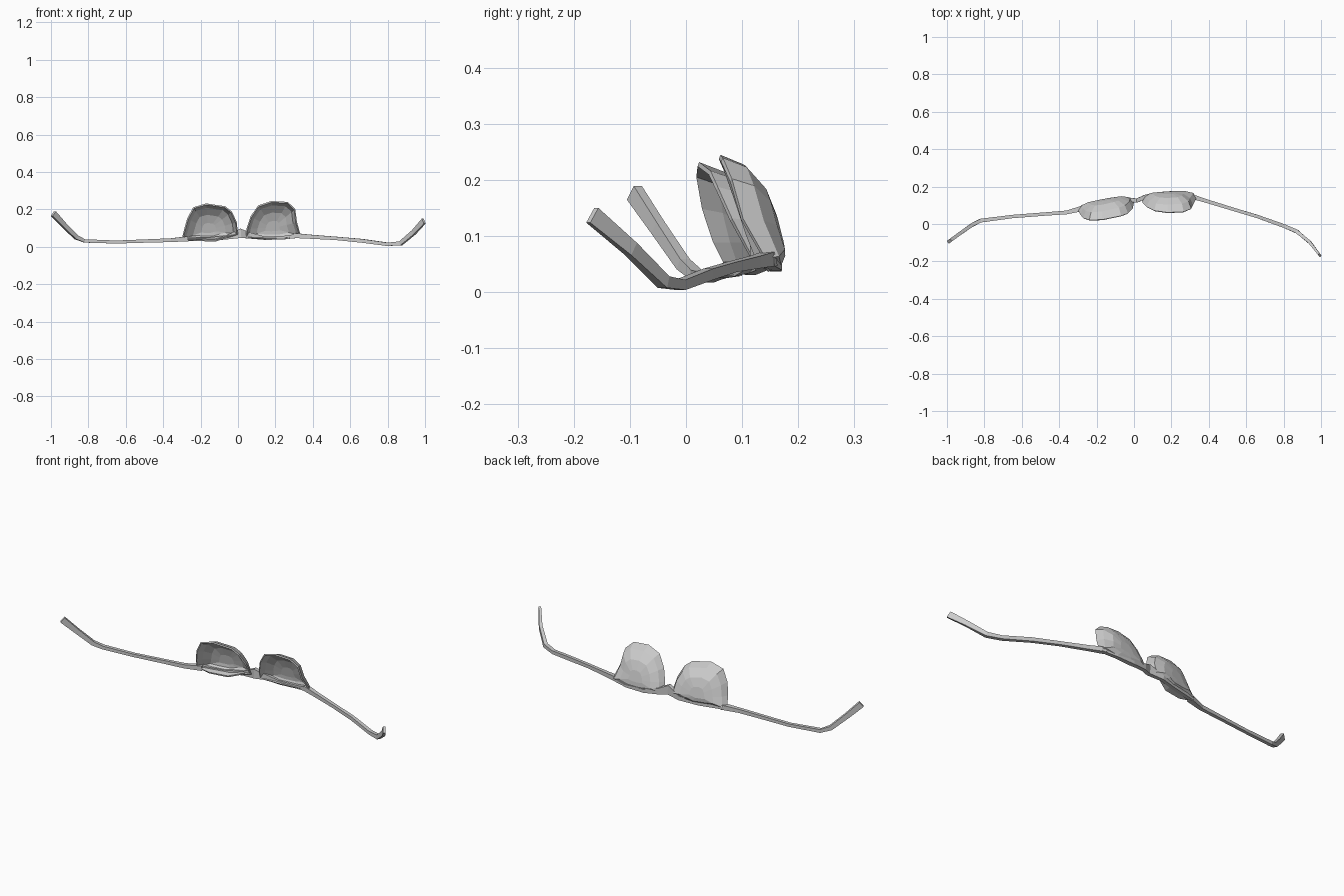
import bpy, bmesh
from mathutils import Vector


def finish(name, bm):
    bmesh.ops.recalc_face_normals(bm, faces=bm.faces)
    mesh = bpy.data.meshes.new(name)
    bm.to_mesh(mesh)
    bm.free()
    obj = bpy.data.objects.new(name, mesh)
    bpy.context.collection.objects.link(obj)
    return obj


def ribbon(name, path):
    """Flat four-sided strip; each path entry is x, y, z, width, thickness."""
    bm = bmesh.new()
    pts = [Vector(p[:3]) for p in path]
    rings = []
    for i, p in enumerate(pts):
        t = (pts[min(i + 1, len(pts) - 1)] - pts[max(i - 1, 0)]).normalized()
        n = t.cross(Vector((0, 0, 1))).normalized()
        up = n.cross(t)
        w, d = path[i][3] / 2, path[i][4] / 2
        rings.append([bm.verts.new(p + up * w * a + n * d * b)
                      for a, b in ((1, 1), (1, -1), (-1, -1), (-1, 1))])
    for r, s in zip(rings, rings[1:]):
        for k in range(4):
            bm.faces.new((r[k], r[(k + 1) % 4], s[(k + 1) % 4], s[k]))
    bm.faces.new(rings[0])
    bm.faces.new(rings[-1])
    return finish(name, bm)


def cup(name, rim, apex, slope_x, slope_z):
    """Hollow faceted dish bulging to +y onto a back plane tilted by the slopes."""
    bm = bmesh.new()
    apex = Vector(apex)
    rings = []
    for t, bulge in ((1, 0), (0.88, 0.55), (0.6, 0.9), (0.28, 1)):
        ring = []
        for p in rim:
            v = apex.lerp(Vector(p), t)
            back = apex.y + slope_x * (v.x - apex.x) + slope_z * (v.z - apex.z)
            v.y = p[1] + (back - p[1]) * bulge
            ring.append(bm.verts.new(v))
        rings.append(ring)
    n = len(rim)
    for r, s in zip(rings, rings[1:]):
        for k in range(n):
            bm.faces.new((r[k], r[(k + 1) % n], s[(k + 1) % n], s[k]))
    tip = bm.verts.new(apex)
    for k in range(n):
        bm.faces.new((rings[-1][k], rings[-1][(k + 1) % n], tip))
    obj = finish(name, bm)
    shell = obj.modifiers.new("shell", 'SOLIDIFY')
    shell.thickness = 0.008
    shell.offset = 0
    return obj


# Side straps, turned up and inward at their ends
ribbon("left_strap", [
    (-0.987, -0.092, 0.177, 0.032, 0.018), (-0.93, -0.05, 0.115, 0.026, 0.018),
    (-0.865, -0.005, 0.05, 0.022, 0.020), (-0.82, 0.018, 0.031, 0.018, 0.020),
    (-0.65, 0.040, 0.025, 0.016, 0.018), (-0.48, 0.053, 0.031, 0.018, 0.018),
    (-0.36, 0.062, 0.035, 0.020, 0.020), (-0.27, 0.085, 0.042, 0.026, 0.03)])
ribbon("right_strap", [
    (0.30, 0.15, 0.060, 0.026, 0.026), (0.38, 0.125, 0.054, 0.022, 0.020),
    (0.52, 0.082, 0.045, 0.018, 0.018), (0.66, 0.040, 0.032, 0.020, 0.018),
    (0.80, -0.010, 0.013, 0.018, 0.020), (0.87, -0.04, 0.018, 0.022, 0.020),
    (0.94, -0.098, 0.077, 0.026, 0.016), (0.993, -0.167, 0.137, 0.032, 0.012)])

# Band along the cup bottoms and the bridge between them
ribbon("under_band", [
    (-0.28, 0.088, 0.042, 0.020, 0.02), (-0.16, 0.115, 0.040, 0.018, 0.02),
    (-0.06, 0.135, 0.050, 0.022, 0.02), (0.015, 0.125, 0.072, 0.050, 0.022),
    (0.06, 0.145, 0.060, 0.032, 0.022), (0.14, 0.160, 0.046, 0.018, 0.02),
    (0.24, 0.161, 0.048, 0.018, 0.02), (0.32, 0.148, 0.058, 0.022, 0.020)])

# Two hollow cups, open towards the front
cup("left_cup", [
    (-0.298, 0.075, 0.04), (-0.285, 0.05, 0.09), (-0.268, 0.03, 0.15),
    (-0.237, 0.02, 0.208), (-0.17, 0.022, 0.228), (-0.07, 0.042, 0.213),
    (-0.035, 0.055, 0.185), (-0.01, 0.08, 0.13), (-0.003, 0.115, 0.065),
    (-0.06, 0.115, 0.05), (-0.12, 0.085, 0.032), (-0.22, 0.065, 0.034)],
    (-0.16, 0.127, 0.09), 0.19, -0.20)
cup("right_cup", [
    (0.042, 0.13, 0.05), (0.05, 0.11, 0.10), (0.07, 0.09, 0.16),
    (0.11, 0.07, 0.218), (0.18, 0.060, 0.241), (0.265, 0.064, 0.236),
    (0.303, 0.080, 0.20), (0.312, 0.10, 0.13), (0.332, 0.14, 0.06),
    (0.25, 0.150, 0.043), (0.15, 0.145, 0.040)],
    (0.185, 0.165, 0.10), 0.06, -0.24)
